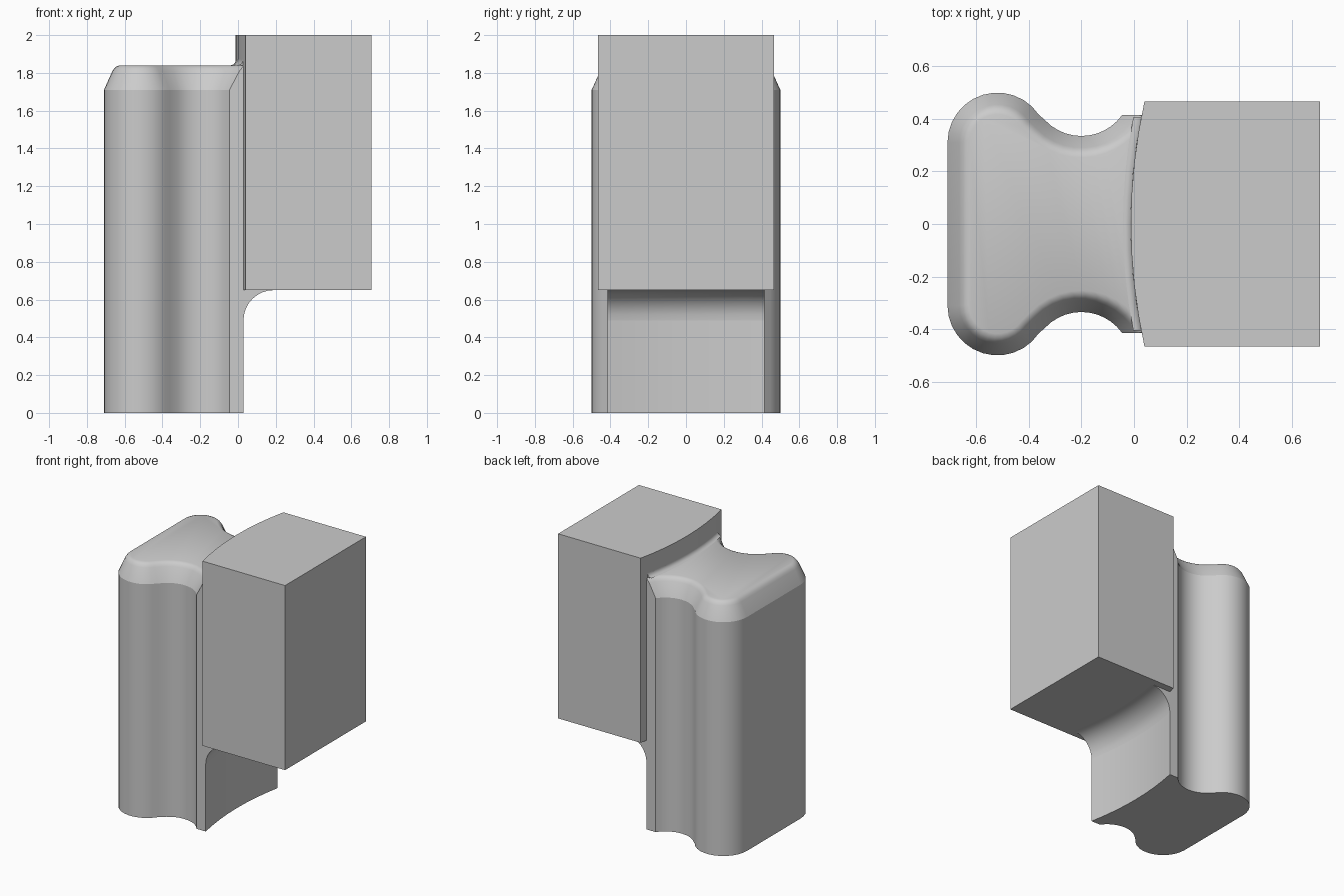
import bpy, bmesh
from math import sin, cos, acos, asin, atan2, pi, radians

if "Cube" in bpy.data.objects:
    bpy.data.objects.remove(bpy.data.objects["Cube"], do_unlink=True)

grey = bpy.data.materials.new("plain grey")
grey.use_nodes = True
grey.diffuse_color = (0.6, 0.6, 0.6, 1)
grey.node_tree.nodes["Principled BSDF"].inputs["Base Color"].default_value = (0.6, 0.6, 0.6, 1)

LOBE_X, LOBE_Y = -0.52, 0.31      # rounded corner centre
WAIST_X, WAIST_Y = -0.20, 0.525   # hollow side centre
R = 0.19
STRIP_Y = 0.415                   # flat side next to the block
BLOCK_Y = 0.467
STEPS = 8


def joint_x(y):
    """Shallow curve where the block meets the post."""
    return -0.012 + 0.052 * (y / BLOCK_Y) ** 2


def loft(name, rings):
    """Skin equal-length closed rings and cap both ends."""
    bm = bmesh.new()
    rows = [[bm.verts.new(p) for p in ring] for ring in rings]
    n = len(rows[0])
    for a, b in zip(rows, rows[1:]):
        for i in range(n):
            j = (i + 1) % n
            bm.faces.new((a[i], a[j], b[j], b[i]))
    bm.faces.new(rows[0][::-1])
    bm.faces.new(rows[-1])
    bmesh.ops.remove_doubles(bm, verts=bm.verts, dist=0.0005)
    bmesh.ops.recalc_face_normals(bm, faces=bm.faces)
    mesh = bpy.data.meshes.new(name)
    bm.to_mesh(mesh)
    bm.free()
    mesh.materials.append(grey)
    obj = bpy.data.objects.new(name, mesh)
    bpy.context.collection.objects.link(obj)
    bpy.ops.object.select_all(action="DESELECT")
    obj.select_set(True)
    bpy.context.view_layer.objects.active = obj
    bpy.ops.object.shade_smooth_by_angle(angle=radians(23))


def post_ring(inset, z):
    """Outline of the post, moved inwards by inset."""
    turn = atan2(WAIST_Y - LOBE_Y, WAIST_X - LOBE_X)
    end_x = joint_x(STRIP_Y)
    r_out, r_in = R - inset, R + inset
    half = []
    for i in range(13):
        a = pi + (turn - pi) * i / 12
        half.append((LOBE_X + r_out * cos(a), LOBE_Y + r_out * sin(a)))
    # The hollow stops at the flat strip or at the block, whichever is first
    stop = 1.5 * pi + min(asin(min(1, (end_x - WAIST_X) / r_in)),
                          acos((WAIST_Y - STRIP_Y) / r_in))
    for i in range(1, 13):
        a = pi + turn + (stop - pi - turn) * i / 12
        half.append((WAIST_X + r_in * cos(a), WAIST_Y + r_in * sin(a)))
    end_y = half[-1][1]
    half.append((end_x, end_y))
    inner = [end_y * (1 - 2 * i / STEPS) for i in range(1, STEPS)]
    outline = half + [(joint_x(y), y) for y in inner]
    outline += [(x, -y) for x, y in reversed(half)]
    return [(x, y, z) for x, y in outline]


# Post with hollow sides and a softened chamfer on top
loft("post", [post_ring(d, z) for d, z in (
    (0, 0), (0, 1.71), (0.045, 1.81), (0.055, 1.824), (0.066, 1.834), (0.082, 1.84))])

# Block with a curved back
ys = [BLOCK_Y * (1 - 2 * i / STEPS) for i in range(STEPS + 1)]
block = [(joint_x(y), y) for y in ys] + [(0.708, -BLOCK_Y), (0.708, BLOCK_Y)]
loft("block", [[(x, y, z) for x, y in block] for z in (0.65, 2.0)])


def fillet(name, half_width, radius, corner_z, side):
    """Rounded inside corner along the joint; side is +1 under the block, -1 above the post."""
    rings = []
    for i in range(STEPS + 1):
        y = half_width * (1 - 2 * i / STEPS)
        x = joint_x(y)
        ring = [(x, y, corner_z)]
        for k in range(9):
            a = k / 8 * pi / 2
            ring.append((x + side * radius * (1 - cos(a)), y,
                         corner_z - side * radius * (1 - sin(a))))
        rings.append(ring)
    loft(name, rings)


fillet("lower_fillet", STRIP_Y, 0.16, 0.65, 1)
fillet("upper_fillet", 0.405, 0.03, 1.84, -1)
